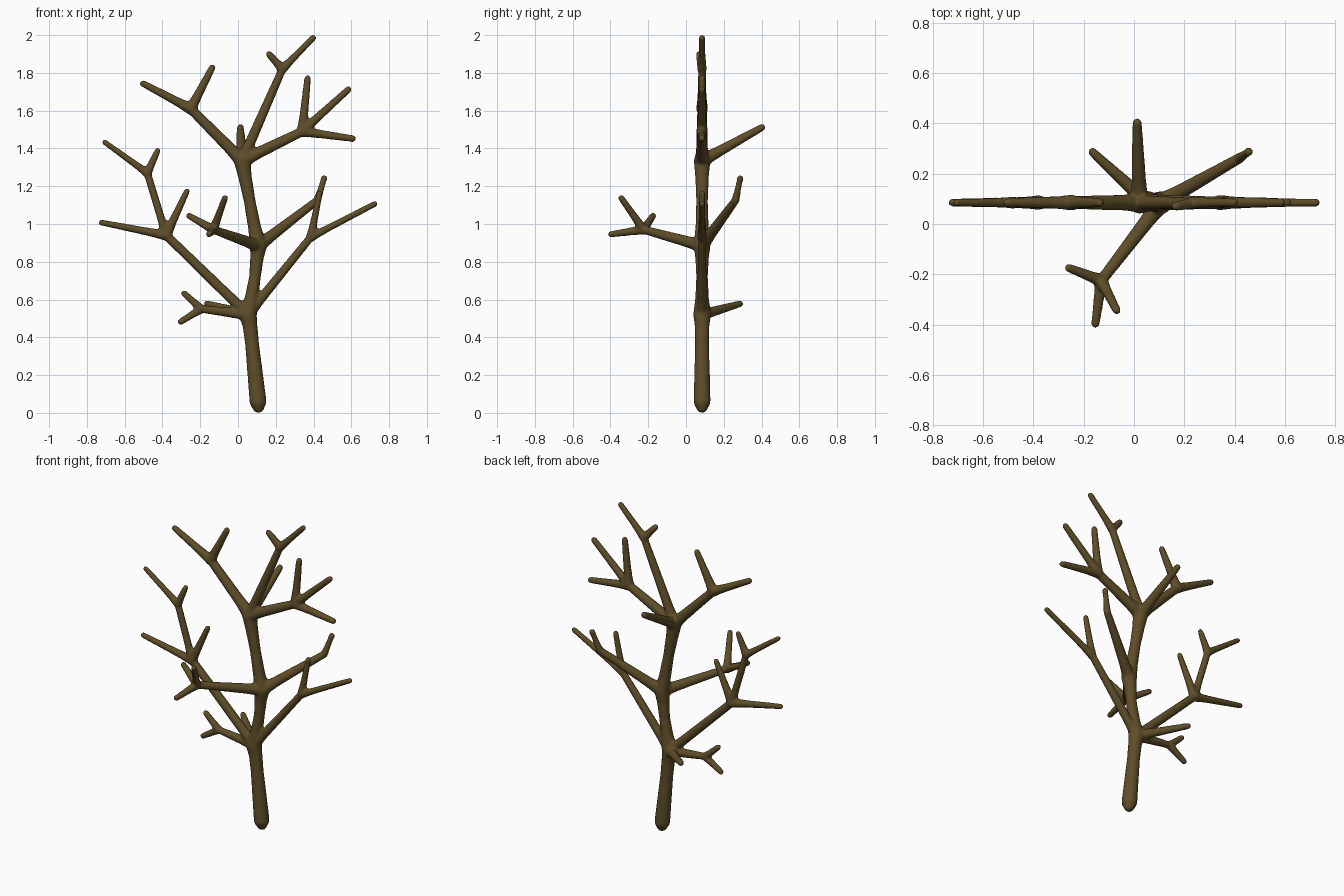
import bpy, bmesh
from mathutils import Vector, Matrix

if "Cube" in bpy.data.objects:
    bpy.data.objects.remove(bpy.data.objects["Cube"])

Y = 0.085  # most of the tree grows in this plane
bm = bmesh.new()


def ball(p, r):
    bmesh.ops.create_uvsphere(bm, u_segments=16, v_segments=10, radius=r,
                              matrix=Matrix.Translation(p))


def cone(a, b, ra, rb):
    d = b - a
    m = Matrix.Translation((a + b) / 2) @ d.to_track_quat('Z', 'Y').to_matrix().to_4x4()
    bmesh.ops.create_cone(bm, cap_ends=True, segments=20, radius1=ra, radius2=rb,
                          depth=d.length, matrix=m)


def chain(pts):
    """Rounded tube through (point, radius) pairs."""
    for p, r in pts:
        ball(p, r)
    for (a, ra), (b, rb) in zip(pts, pts[1:]):
        cone(a, b, ra, rb)


def vec(p):
    return Vector((p[0], Y, p[1])) if len(p) == 2 else Vector(p)


def limb(a, b, ra, rb, tip=False):
    """Branch that flares where it leaves its parent."""
    a, b = vec(a), vec(b)
    d = (b - a).normalized()
    if tip:
        b = b - d * rb * 0.8
    chain([(a, ra * 1.35), (a + d * 0.05, ra * 1.12), (a + d * 0.1, ra), (b, rb)])


def branch(a, b, ra, rb, twigs, rt=0.017):
    limb(a, b, ra, rb)
    for t in twigs:
        limb(b, t, rb * 0.9, rt, True)


# Trunk
A, B, C = (0.053, 0.52), (0.108, 0.885), (0.022, 1.335)
chain([(vec(p), r) for p, r in [
    ((0.108, 0.032), 0.032), ((0.106, 0.06), 0.045), ((0.075, 0.36), 0.037),
    ((0.064, 0.46), 0.039), (A, 0.047), ((0.072, 0.61), 0.036),
    ((0.09, 0.72), 0.031), ((0.1, 0.82), 0.036), (B, 0.045),
    ((0.088, 0.98), 0.035), ((0.062, 1.12), 0.031), ((0.037, 1.25), 0.036),
    (C, 0.044)]])

# Lower whorl of branches
L = (-0.38, 0.94)
branch(A, L, 0.028, 0.024, [(-0.735, 1.01), (-0.265, 1.185)], 0.016)
branch(L, (-0.48, 1.27), 0.021, 0.02, [(-0.715, 1.44), (-0.42, 1.4)], 0.015)
branch(A, (0.385, 0.93), 0.026, 0.021, [(0.735, 1.112), (0.435, 1.175)], 0.016)
branch(A, (-0.195, 0.55), 0.026, 0.02, [(-0.295, 0.642), (-0.315, 0.475)])
limb(A, (-0.175, 0.295, 0.58), 0.026, 0.018, True)

# Middle whorl of branches
elbow = (0.42, 0.262, 1.125)
limb(B, elbow, 0.03, 0.021)
limb(elbow, (0.46, 0.29, 1.255), 0.016, 0.018, True)
branch(B, (-0.13, -0.225, 0.97), 0.03, 0.022,
       [(-0.27, -0.17, 1.05), (-0.155, -0.41, 0.944), (-0.065, -0.35, 1.148)])

# Crown branches
branch(C, (-0.25, 1.61), 0.031, 0.026, [(-0.515, 1.75), (-0.13, 1.84)], 0.018)
branch(C, (0.235, 1.82), 0.028, 0.021, [(0.155, 0.068, 1.91), (0.407, 1.995)])
branch(C, (0.34, 1.49), 0.031, 0.025, [(0.37, 1.785), (0.595, 1.722), (0.622, 1.45)], 0.018)
limb(C, (0.012, 0.415, 1.518), 0.029, 0.019, True)

# One fused, smooth tree
mesh = bpy.data.meshes.new("bare_tree")
bm.to_mesh(mesh)
bm.free()
tree = bpy.data.objects.new("bare_tree", mesh)
bpy.context.collection.objects.link(tree)
bark = bpy.data.materials.new("brown_bark")
bark.diffuse_color = (0.115, 0.075, 0.022, 1)
bark.use_nodes = True
bark.node_tree.nodes["Principled BSDF"].inputs["Base Color"].default_value = bark.diffuse_color
mesh.materials.append(bark)
fuse = tree.modifiers.new("fuse", 'REMESH')
fuse.mode = 'VOXEL'
fuse.voxel_size = 0.007
fuse.use_smooth_shade = True
soft = tree.modifiers.new("soften", 'SMOOTH')
soft.factor = 0.5
soft.iterations = 6
